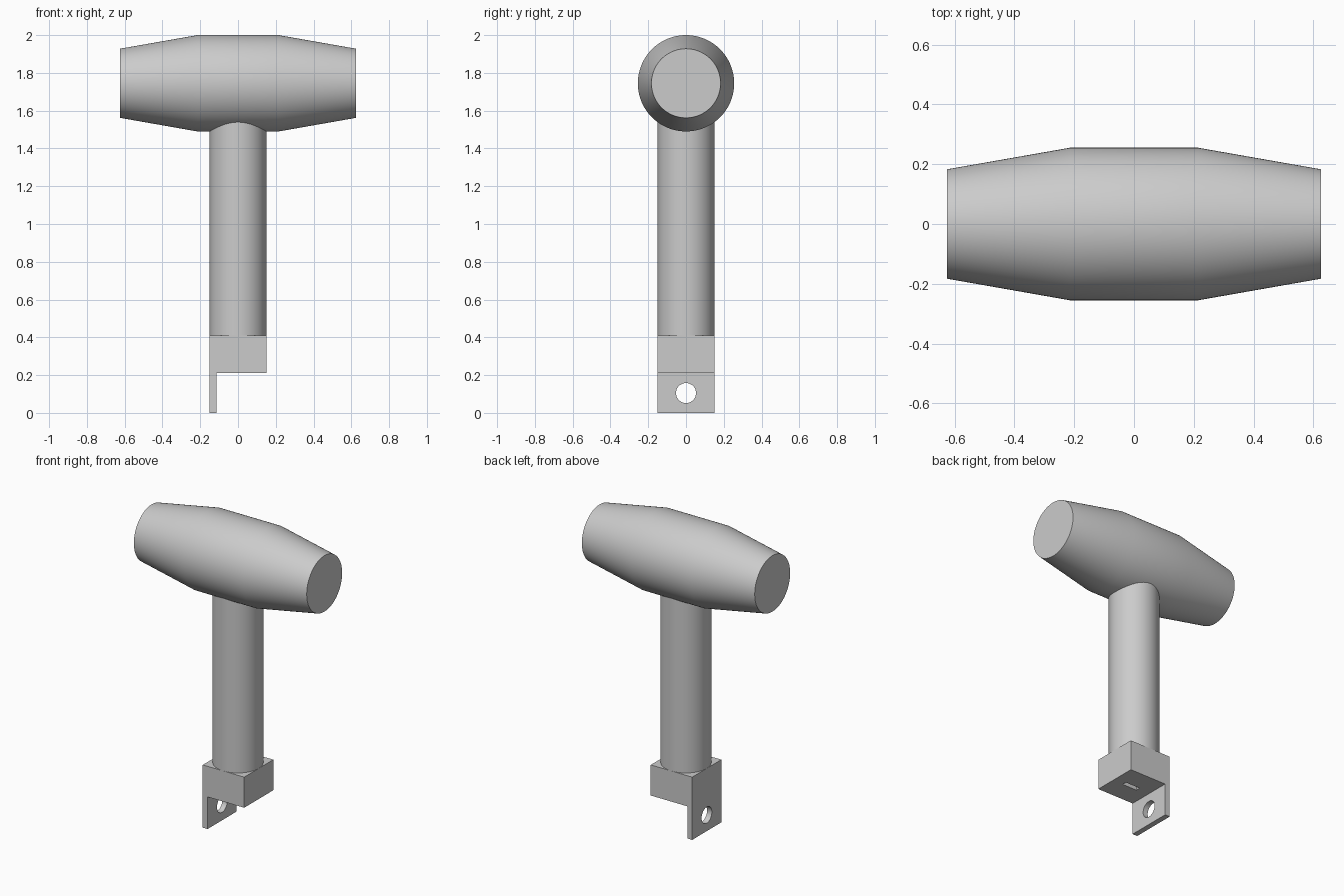
import bpy
import bmesh
from math import cos, sin, tau, pi
from mathutils import Matrix

cube = bpy.data.objects.get("Cube")
if cube:
    bpy.data.objects.remove(cube, do_unlink=True)

grey = bpy.data.materials.new("plain grey")
grey.use_nodes = True
grey.diffuse_color = (0.6, 0.6, 0.6, 1)
grey.node_tree.nodes["Principled BSDF"].inputs["Base Color"].default_value = grey.diffuse_color


def make_object(name, bm):
    mesh = bpy.data.meshes.new(name)
    bmesh.ops.recalc_face_normals(bm, faces=bm.faces)
    bm.to_mesh(mesh)
    bm.free()
    mesh.materials.append(grey)
    obj = bpy.data.objects.new(name, mesh)
    bpy.context.collection.objects.link(obj)
    return obj


def lathe(name, profile, matrix, sides=96):
    """Closed solid of revolution from (radius, height) pairs."""
    bm = bmesh.new()
    rings = [[bm.verts.new((r * cos(tau * i / sides), r * sin(tau * i / sides), h))
              for i in range(sides)] for r, h in profile]
    for low, high in zip(rings, rings[1:]):
        for i in range(sides):
            j = (i + 1) % sides
            bm.faces.new((low[i], low[j], high[j], high[i]))
    bm.faces.new(rings[0])
    bm.faces.new(rings[-1])
    bm.transform(matrix)
    return make_object(name, bm)


def extrude_y(name, outline, half_width):
    """Solid from an (x, z) outline extruded across y."""
    bm = bmesh.new()
    face = bm.faces.new([bm.verts.new((x, -half_width, z)) for x, z in outline])
    moved = bmesh.ops.extrude_face_region(bm, geom=[face])["geom"]
    verts = [v for v in moved if isinstance(v, bmesh.types.BMVert)]
    bmesh.ops.translate(bm, verts=verts, vec=(0, 2 * half_width, 0))
    return make_object(name, bm)


def smooth(obj, angle):
    bpy.ops.object.select_all(action="DESELECT")
    obj.select_set(True)
    bpy.context.view_layer.objects.active = obj
    bpy.ops.object.shade_smooth_by_angle(angle=angle)


def cut(obj, cutter):
    mod = obj.modifiers.new(cutter.name, "BOOLEAN")
    mod.operation = "DIFFERENCE"
    mod.solver = "EXACT"
    mod.object = cutter
    bpy.context.view_layer.objects.active = obj
    bpy.ops.object.modifier_apply(modifier=mod.name)
    bpy.data.objects.remove(cutter, do_unlink=True)


# Barrel-shaped head lying along x
along_x = Matrix.Rotation(pi / 2, 4, "Y")
head = lathe("head", [(0.183, -0.625), (0.255, -0.215), (0.255, 0.215), (0.183, 0.625)],
             Matrix.Translation((0, 0, 1.745)) @ along_x)
smooth(head, pi / 6)

# Round handle, running up into the head
handle = lathe("handle", [(0.15, 0.41), (0.15, 1.62)], Matrix.Identity(4))
smooth(handle, pi / 6)

# Square base block with a thin tab hanging from one side
base = extrude_y("base_block_with_tab",
                 [(-0.15, 0), (-0.115, 0), (-0.115, 0.21), (0.15, 0.21),
                  (0.15, 0.41), (-0.15, 0.41)], 0.15)

# Round hole through the tab, slot in the underside of the block
cut(base, lathe("tab_hole", [(0.053, -0.1), (0.053, 0.1)],
                Matrix.Translation((-0.13, 0, 0.105)) @ along_x, 48))
cut(base, extrude_y("underside_slot",
                    [(-0.03, 0.15), (0.075, 0.15), (0.075, 0.3), (-0.03, 0.3)], 0.015))
smooth(base, pi / 6)
